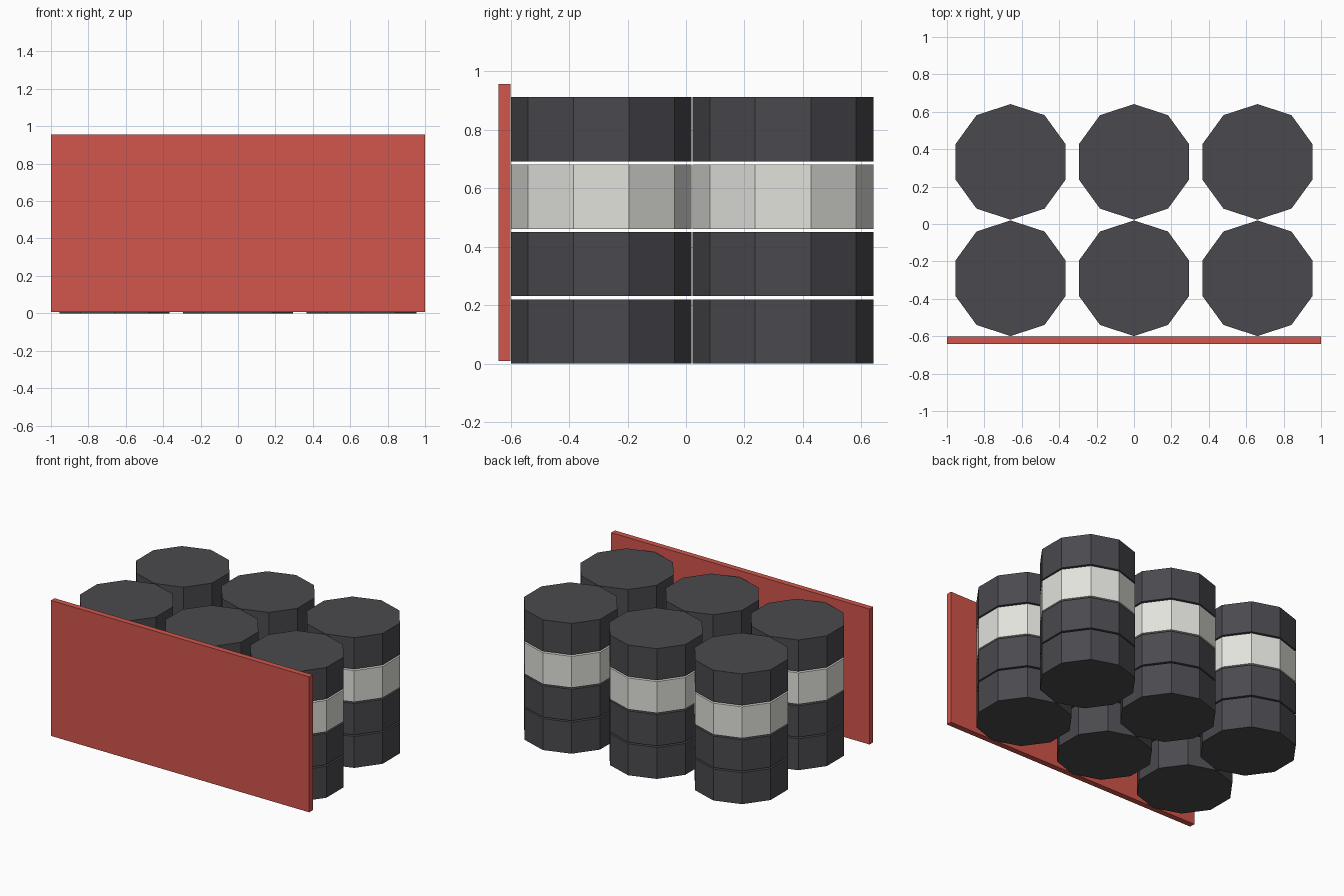
import bpy
import math

cube = bpy.data.objects.get("Cube")
if cube:
    bpy.data.objects.remove(cube, do_unlink=True)


def material(name, rgb):
    mat = bpy.data.materials.new(name)
    mat.use_nodes = True
    color = (*rgb, 1)
    mat.diffuse_color = color
    mat.node_tree.nodes["Principled BSDF"].inputs["Base Color"].default_value = color
    return mat


rubber = material("dark rubber", (0.068, 0.068, 0.077))
white = material("off white", (0.75, 0.76, 0.71))
red = material("panel red", (0.64, 0.092, 0.071))


def tire(name, x, y, z, mat):
    # Ten-sided drum with a corner pointing along y
    bpy.ops.mesh.primitive_cylinder_add(
        vertices=10, radius=0.309, depth=0.22, location=(x, y, z + 0.11))
    obj = bpy.context.object
    obj.name = name
    obj.data.materials.append(mat)


# Six stacks of four tires, with a white band third from the ground
bands = [rubber, rubber, white, rubber]
for row, y in (("front", -0.29), ("back", 0.332)):
    for column, x in (("right", -0.66), ("middle", 0), ("left", 0.66)):
        for level, mat in enumerate(bands):
            tire(f"tire_{row}_{column}_{level + 1}", x, y, level * 0.2305, mat)

# Thin front panel, just clear of the ground
bpy.ops.mesh.primitive_cube_add(size=1, location=(0, -0.621, 0.482))
panel = bpy.context.object
panel.name = "front_panel"
panel.scale = (2, 0.04, 0.948)
bpy.ops.object.transform_apply(location=False, rotation=False, scale=True)
panel.data.materials.append(red)
